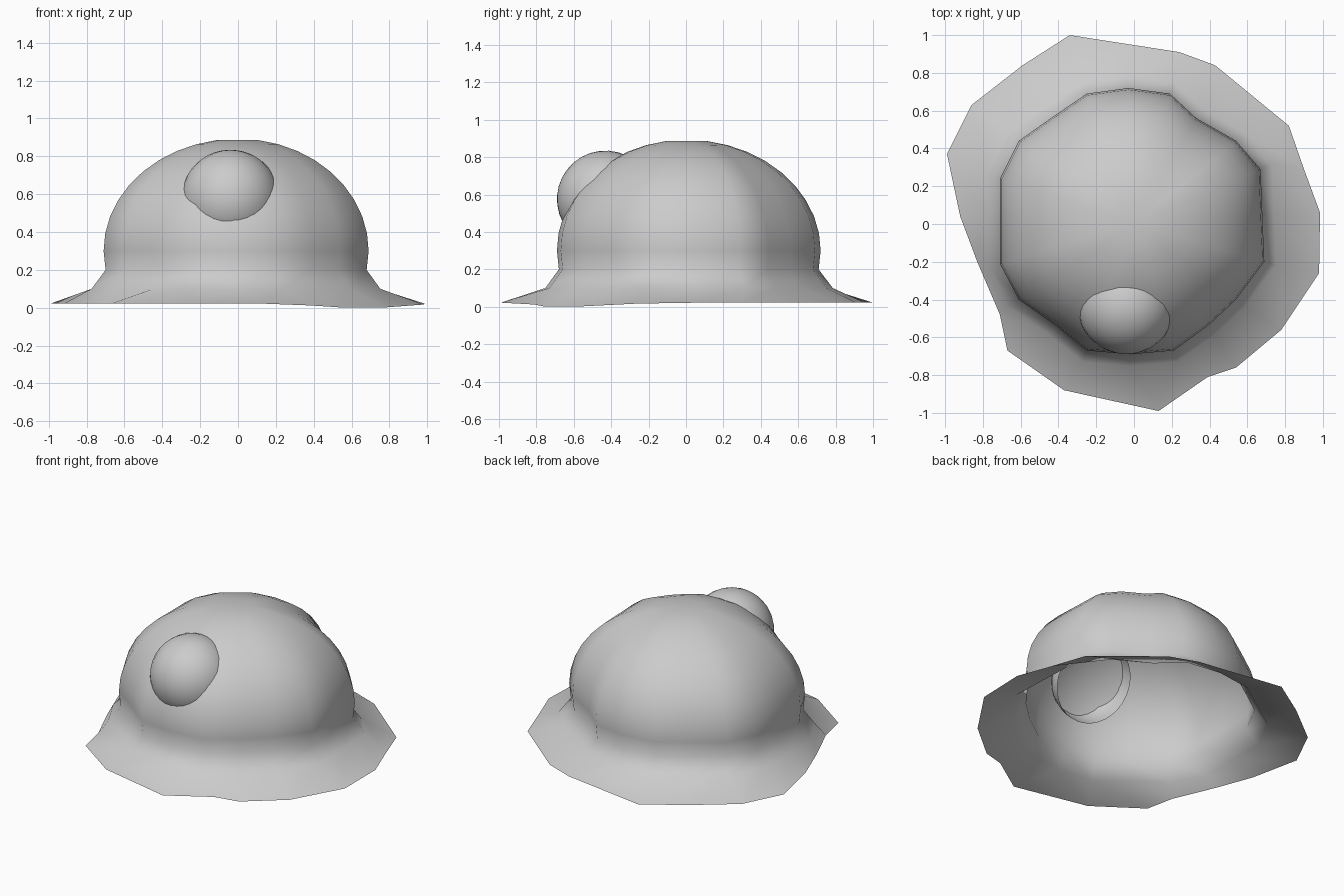
import bpy, bmesh, math
from mathutils import Matrix, Vector

if "Cube" in bpy.data.objects:
    bpy.data.objects.remove(bpy.data.objects["Cube"])

# Irregular crown outline, counter-clockwise from the right side
CROWN = [(.68, .04), (.67, .29), (.54, .44), (.33, .56), (.19, .69),
         (-.03, .72), (-.25, .69), (-.44, .56), (-.61, .44), (-.71, .24),
         (-.71, .02), (-.71, -.21), (-.61, -.40), (-.41, -.54), (-.25, -.67),
         (-.02, -.69), (.21, -.67), (.39, -.54), (.54, -.40), (.69, -.20)]
# Ragged brim edge, matching point for point
BRIM = [(.985, .06), (.90, .29), (.82, .52), (.43, .84), (.24, .91),
        (-.05, .955), (-.34, 1.0), (-.59, .84), (-.86, .63), (-.99, .37),
        (-.92, .04), (-.83, -.20), (-.71, -.48), (-.67, -.67), (-.37, -.88),
        (.13, -.99), (.39, -.81), (.54, -.76), (.78, -.56), (.98, -.26)]
BRIM_DROP = {16: .01, 17: .02, 18: .02, 19: .005}


def make_object(name, bm):
    bmesh.ops.recalc_face_normals(bm, faces=bm.faces)
    for f in bm.faces:
        f.smooth = True
    mesh = bpy.data.meshes.new(name)
    bm.to_mesh(mesh)
    bm.free()
    obj = bpy.data.objects.new(name, mesh)
    bpy.context.collection.objects.link(obj)
    return obj


# Hat shell: brim edge, brim bend, crown wall, then rounded dome rings
bm = bmesh.new()
rings = [[bm.verts.new((x, y, .022 - BRIM_DROP.get(i, 0)))
          for i, (x, y) in enumerate(BRIM)]]
profile = [(1.09, .10), (.985, .20)]
for k in range(10):
    a = math.radians(90) * k / 10
    profile.append((math.cos(a), .30 + .593 * math.sin(a)))
for scale, z in profile:
    rings.append([bm.verts.new((x * scale, y * scale, z)) for x, y in CROWN])
n = len(CROWN)
for low, high in zip(rings, rings[1:]):
    for i in range(n):
        j = (i + 1) % n
        bm.faces.new((low[i], low[j], high[j], high[i]))
tip = bm.verts.new((0, 0, .885))
for i in range(n):
    bm.faces.new((rings[-1][i], rings[-1][(i + 1) % n], tip))
make_object("hat_shell", bm)

# Round lamp: open half sphere set into the front of the crown
bm = bmesh.new()
bmesh.ops.create_uvsphere(bm, u_segments=32, v_segments=16, radius=.26)
bmesh.ops.delete(bm, geom=[v for v in bm.verts if v.co.z < -.01], context='VERTS')
bm.transform(Matrix.Translation(Vector((-.04, -.43, .575)))
             @ Matrix.Rotation(math.radians(52), 4, 'X'))
make_object("front_lamp", bm)
